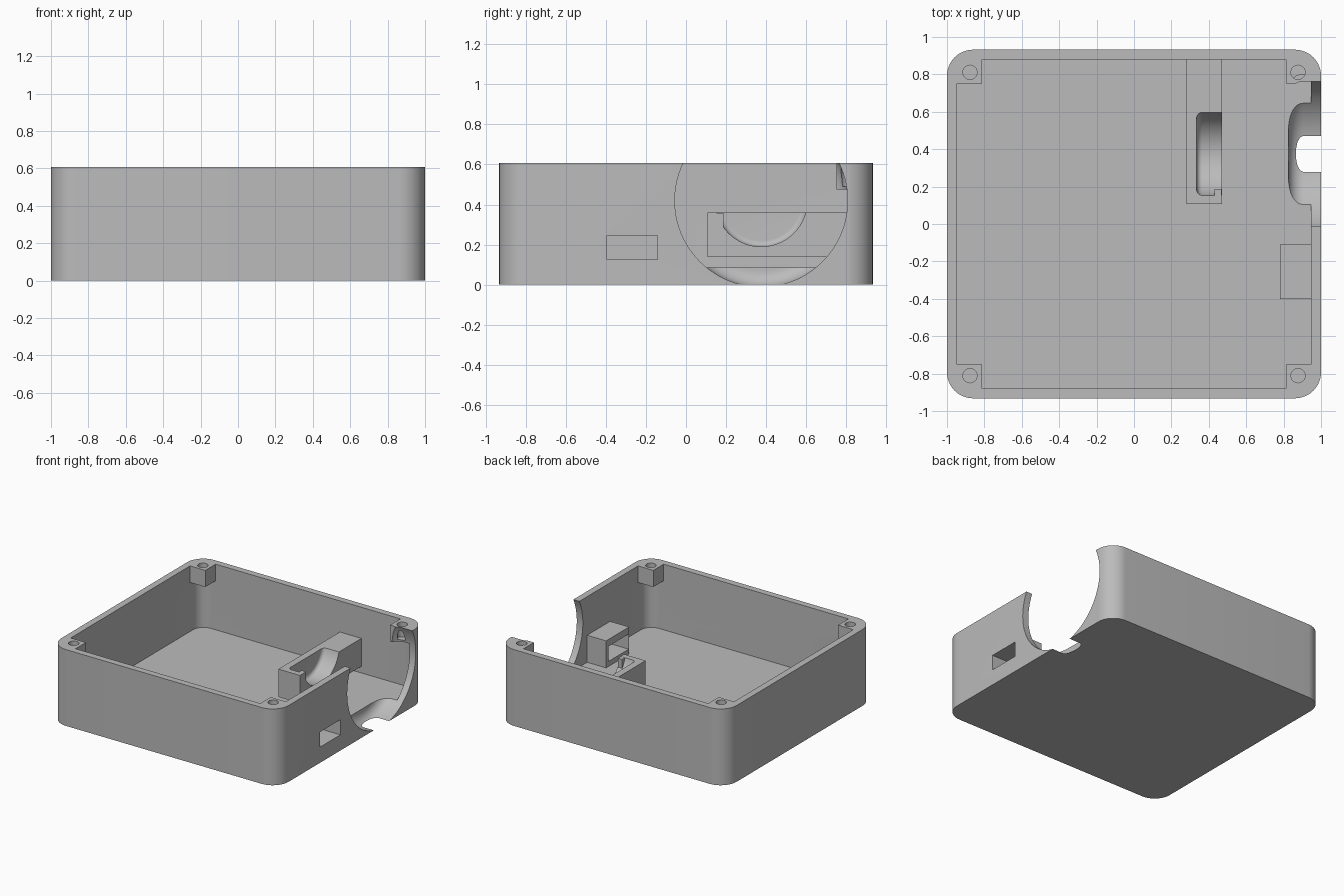
import bpy, bmesh, math
from mathutils import Matrix

if "Cube" in bpy.data.objects:
    bpy.data.objects.remove(bpy.data.objects["Cube"], do_unlink=True)

W, D, H = 1.0, 0.932, 0.607      # half width, half depth, height
FLOOR = 0.085
DIAL_Y, DIAL_Z = 0.375, 0.42     # shared axis of the round openings


def finish(bm, name):
    bmesh.ops.recalc_face_normals(bm, faces=bm.faces)
    mesh = bpy.data.meshes.new(name)
    bm.to_mesh(mesh)
    bm.free()
    ob = bpy.data.objects.new(name, mesh)
    bpy.context.scene.collection.objects.link(ob)
    return ob


def box(name, x, y, z, radius=0):
    """Box from (min, max) pairs, with optionally rounded vertical edges."""
    bm = bmesh.new()
    bmesh.ops.create_cube(bm, size=1)
    for v in bm.verts:
        v.co = [lo + (c + 0.5) * (hi - lo) for c, (lo, hi) in zip(v.co, (x, y, z))]
    if radius:
        upright = [e for e in bm.edges if abs(e.verts[0].co.z - e.verts[1].co.z) > 0.1]
        bmesh.ops.bevel(bm, geom=upright, offset=radius, segments=12,
                        profile=0.5, affect='EDGES')
    return finish(bm, name)


def dial(name, x0, x1, radius, fillet, steps=96):
    """Disc along x whose inner rim is filleted."""
    arc = [math.pi / 2 * i / 8 for i in range(9)]
    profile = [(x0 + fillet * (1 - math.sin(a)), radius - fillet * (1 - math.cos(a)))
               for a in reversed(arc)] + [(x1, radius)]
    bm = bmesh.new()
    rings = []
    for px, r in profile:
        rings.append([bm.verts.new((px, DIAL_Y + r * math.cos(t), DIAL_Z + r * math.sin(t)))
                      for t in (2 * math.pi * k / steps for k in range(steps))])
    for a, b in zip(rings, rings[1:]):
        for k in range(steps):
            n = (k + 1) % steps
            bm.faces.new((a[k], a[n], b[n], b[k]))
    bm.faces.new(rings[0])
    bm.faces.new(rings[-1])
    return finish(bm, name)


def pin(name, x, y, radius, z0, z1):
    bm = bmesh.new()
    bmesh.ops.create_cone(bm, cap_ends=True, segments=32, radius1=radius, radius2=radius,
                          depth=z1 - z0, matrix=Matrix.Translation((x, y, (z0 + z1) / 2)))
    return finish(bm, name)


def combine(target, tool, operation):
    """Apply a boolean to the target and discard the tool."""
    mod = target.modifiers.new("combine", 'BOOLEAN')
    mod.object, mod.operation, mod.solver = tool, operation, 'EXACT'
    graph = bpy.context.evaluated_depsgraph_get()
    graph.update()
    mesh = bpy.data.meshes.new_from_object(target.evaluated_get(graph))
    target.modifiers.clear()
    target.data = mesh
    bpy.data.objects.remove(tool, do_unlink=True)


# Dial bracket: a bar on the back wall with a round pocket and a small stop
bracket = box("bracket", (0.28, 0.47), (0.108, 0.92), (0.138, 0.36))
combine(bracket, dial("pocket", 0.335, 0.6, 0.23, 0.03), 'DIFFERENCE')
combine(bracket, box("stop", (0.43, 0.469), (0.13, 0.187), (0.15, 0.359)), 'UNION')

# Cavity, leaving corner posts, port housing and bracket standing
cavity = box("cavity", (-0.947, 0.947), (-0.88, 0.88), (FLOOR, 0.8), 0.09)
for sx in (-1, 1):
    for sy in (-1, 1):
        post = box("post", sorted((sx * 0.813, sx * 1.1)),
                   sorted((sy * 0.75, sy * 1.1)), (0.475, 0.9))
        combine(cavity, post, 'DIFFERENCE')
combine(cavity, box("housing", (0.78, 1.1), (-0.40, -0.11), (0.03, 0.30)), 'DIFFERENCE')
combine(cavity, bracket, 'DIFFERENCE')

# Case body
case = box("case_body", (-W, W), (-D, D), (0, H), 0.14)
combine(case, cavity, 'DIFFERENCE')

# Screw holes, round side opening and port slot
for sx in (-1, 1):
    for sy in (-1, 1):
        combine(case, pin("screw_hole", sx * 0.877, sy * 0.811, 0.038, 0.49, 0.8), 'DIFFERENCE')
combine(case, dial("side_opening", 0.825, 1.2, 0.431, 0.08), 'DIFFERENCE')
combine(case, box("port", (0.7, 1.2), (-0.395, -0.142), (0.125, 0.245)), 'DIFFERENCE')

# Colour and shading
grey = bpy.data.materials.new("plain grey")
grey.use_nodes = True
colour = (0.5, 0.5, 0.5, 1)
grey.diffuse_color = colour
grey.node_tree.nodes["Principled BSDF"].inputs["Base Color"].default_value = colour
case.data.materials.clear()
case.data.materials.append(grey)
for face in case.data.polygons:
    face.material_index = 0
bpy.ops.object.select_all(action='DESELECT')
case.select_set(True)
bpy.context.view_layer.objects.active = case
bpy.ops.object.shade_smooth_by_angle(angle=math.radians(30))
